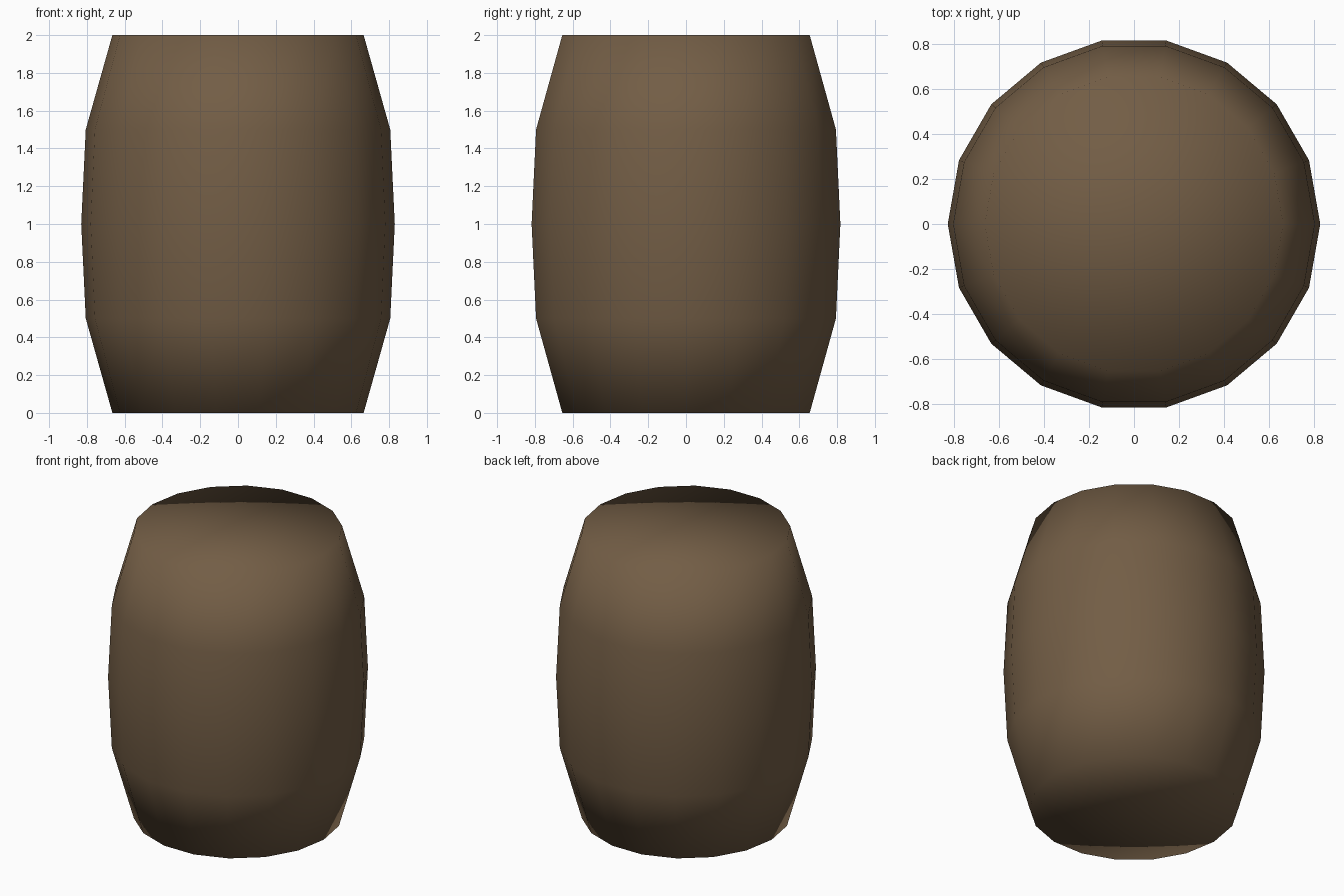
import bpy, bmesh
from math import cos, sin, tau

if "Cube" in bpy.data.objects:
    bpy.data.objects.remove(bpy.data.objects["Cube"])

SIDES = 18
# (radius, height) profile of the bulging staves
PROFILE = [(0.665, 0.0), (0.806, 0.5), (0.83, 1.0), (0.806, 1.5), (0.665, 2.0)]

bm = bmesh.new()
rings = [[bm.verts.new((r * cos(tau * i / SIDES), r * sin(tau * i / SIDES), z))
          for i in range(SIDES)] for r, z in PROFILE]
bottom = bm.verts.new((0, 0, 0))
top = bm.verts.new((0, 0, 2))

# staves between rings, triangle fans for the two lids
for i in range(SIDES):
    j = (i + 1) % SIDES
    for lo, hi in zip(rings, rings[1:]):
        bm.faces.new((lo[i], lo[j], hi[j], hi[i]))
    bm.faces.new((top, rings[-1][i], rings[-1][j]))
    bm.faces.new((bottom, rings[0][j], rings[0][i]))

# the whole shell is smooth, lids included
for f in bm.faces:
    f.smooth = True

mesh = bpy.data.meshes.new("barrel")
bm.to_mesh(mesh)
bm.free()
barrel = bpy.data.objects.new("barrel", mesh)
bpy.context.collection.objects.link(barrel)

# dark wood
wood = bpy.data.materials.new("dark_wood")
wood.diffuse_color = (0.17, 0.11, 0.06, 1)
wood.use_nodes = True
wood.node_tree.nodes["Principled BSDF"].inputs["Base Color"].default_value = wood.diffuse_color
mesh.materials.append(wood)
